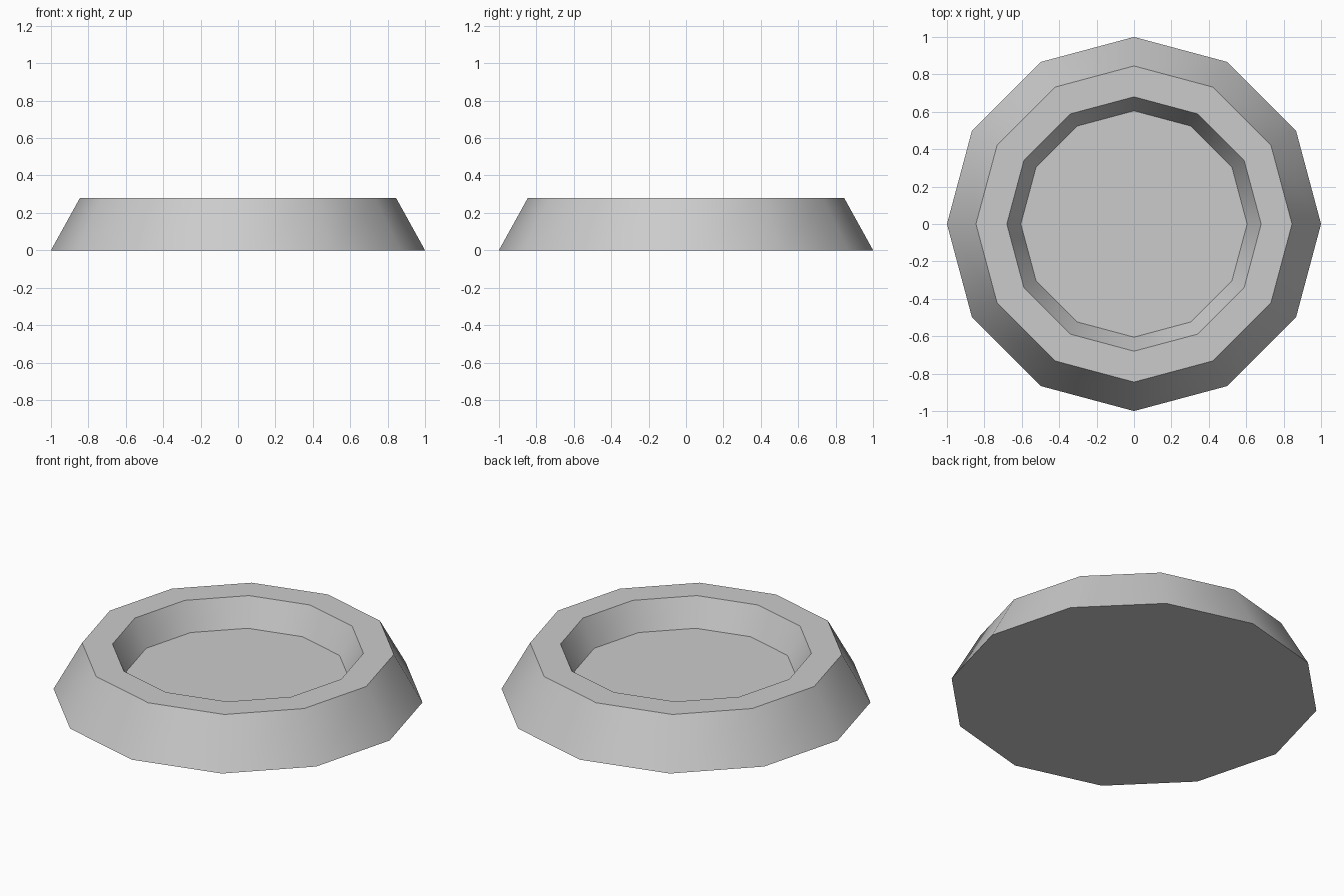
import bpy
import bmesh
from math import cos, sin, pi, radians

cube = bpy.data.objects.get("Cube")
if cube:
    bpy.data.objects.remove(cube, do_unlink=True)

SIDES = 12

# Single plain grey
grey = bpy.data.materials.new("light_grey")
grey.use_nodes = True
colour = (0.6, 0.6, 0.6, 1.0)
grey.diffuse_color = colour
grey.node_tree.nodes["Principled BSDF"].inputs["Base Color"].default_value = colour


def lathe(name, profile):
    """Spin a (radius, height) profile into a closed solid with flat end caps."""
    bm = bmesh.new()
    rings = [
        [bm.verts.new((r * cos(2 * pi * i / SIDES), r * sin(2 * pi * i / SIDES), z))
         for i in range(SIDES)]
        for r, z in profile
    ]
    for low, high in zip(rings, rings[1:]):
        for i in range(SIDES):
            j = (i + 1) % SIDES
            bm.faces.new((low[i], low[j], high[j], high[i]))
    bm.faces.new(rings[0][::-1])
    bm.faces.new(rings[-1])
    bmesh.ops.recalc_face_normals(bm, faces=bm.faces)
    mesh = bpy.data.meshes.new(name)
    bm.to_mesh(mesh)
    bm.free()
    mesh.materials.append(grey)
    obj = bpy.data.objects.new(name, mesh)
    bpy.context.collection.objects.link(obj)
    return obj


# Dish: sloped outer wall, flat rim, tapered inner wall, recessed floor
dish = lathe("dish", [(1.0, 0.0), (0.845, 0.28), (0.68, 0.28), (0.605, 0.12)])

# Walls shade smoothly around; rim and floor edges stay crisp
bpy.ops.object.select_all(action="DESELECT")
dish.select_set(True)
bpy.context.view_layer.objects.active = dish
bpy.ops.object.shade_smooth_by_angle(angle=radians(35))
